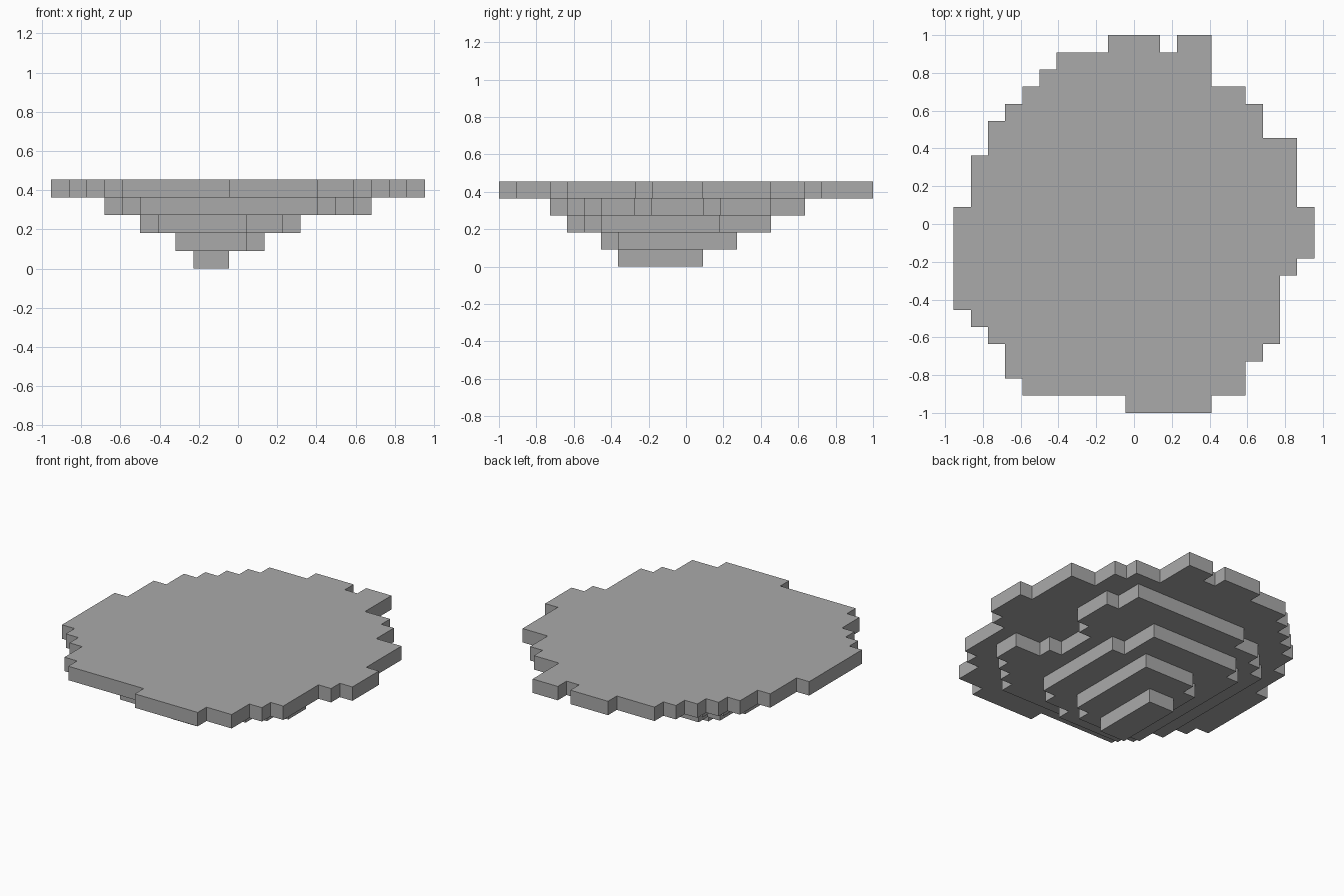
import bpy
import bmesh
import math

cube = bpy.data.objects.get("Cube")
if cube:
    bpy.data.objects.remove(cube, do_unlink=True)

CELL = 1 / 11          # edge of one block
COLUMNS, ROWS = 21, 22  # footprint of the widest slab

stone = bpy.data.materials.new("stone_grey")
stone.use_nodes = True
GREY = (0.4, 0.4, 0.4, 1)
stone.diffuse_color = GREY
stone.node_tree.nodes["Principled BSDF"].inputs["Base Color"].default_value = GREY


def slab(name, level, first_row, spans):
    """Block slab; each span is (row count, left column, right column)."""
    cells = set()
    row = first_row
    for count, left, right in spans:
        for y in range(row, row + count):
            cells.update((x, y) for x in range(left, right))
        row += count
    if level == 4:
        cells.discard((12, ROWS - 1))  # notch in the rear edge

    bm = bmesh.new()
    corners = {}

    def corner(x, y):
        if (x, y) not in corners:
            corners[x, y] = bm.verts.new(((x - COLUMNS / 2) * CELL,
                                          (y - ROWS / 2) * CELL, level * CELL))
        return corners[x, y]

    for x, y in sorted(cells):
        bm.faces.new([corner(x, y), corner(x + 1, y),
                      corner(x + 1, y + 1), corner(x, y + 1)])

    # Raise the footprint to one block thick, then merge flat faces
    raised = bmesh.ops.extrude_face_region(bm, geom=bm.faces[:], use_keep_orig=True)
    top = [g for g in raised["geom"] if isinstance(g, bmesh.types.BMVert)]
    bmesh.ops.translate(bm, verts=top, vec=(0, 0, CELL))
    bmesh.ops.recalc_face_normals(bm, faces=bm.faces[:])
    bmesh.ops.dissolve_limit(bm, angle_limit=math.radians(1),
                             verts=bm.verts[:], edges=bm.edges[:])

    mesh = bpy.data.meshes.new(name)
    bm.to_mesh(mesh)
    bm.free()
    mesh.materials.append(stone)
    bpy.context.collection.objects.link(bpy.data.objects.new(name, mesh))


# Slabs from the tip up to the wide flat top
slab("bottom_tip", 0, 7, [(5, 8, 10)])
slab("lower_slab", 1, 6, [(1, 7, 11), (6, 7, 12), (1, 8, 12)])
slab("middle_slab", 2, 4, [(1, 6, 11), (1, 5, 13), (7, 5, 14), (2, 5, 13), (1, 6, 13)])
slab("upper_slab", 3, 3, [(1, 5, 15), (1, 4, 16), (1, 3, 17), (2, 3, 18), (1, 3, 16),
                          (3, 3, 15), (1, 3, 16), (2, 3, 17), (1, 4, 17),
                          (1, 5, 16), (1, 7, 16)])
slab("top_slab", 4, 0, [(1, 10, 15), (1, 4, 17), (1, 3, 17), (1, 3, 18), (1, 2, 19),
                        (1, 1, 19), (2, 0, 19), (1, 0, 20), (3, 0, 21), (3, 1, 20),
                        (1, 2, 20), (1, 2, 18), (1, 3, 18), (1, 4, 17), (1, 5, 15),
                        (1, 6, 15), (1, 9, 15)])
